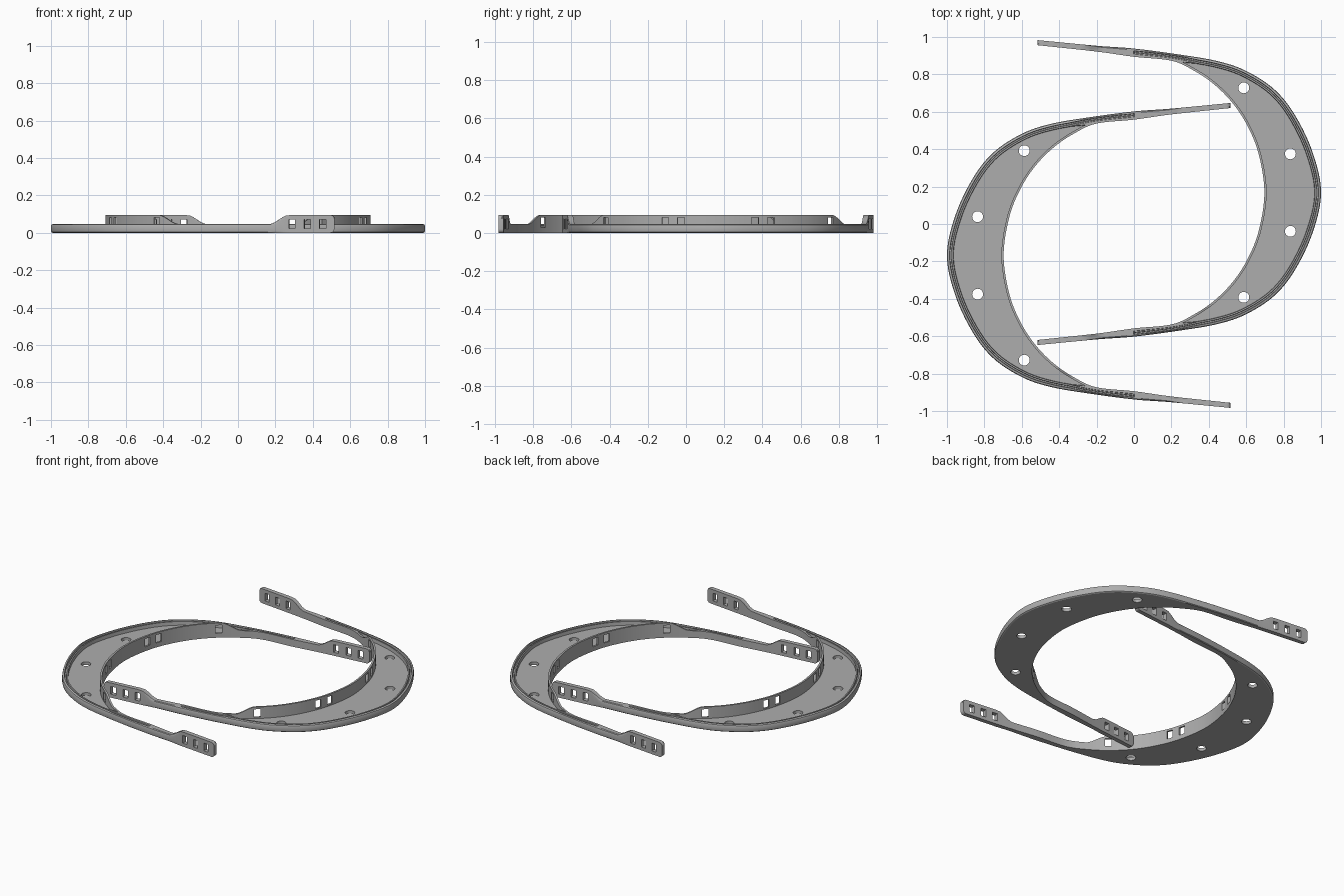
import bpy, bmesh, math
from mathutils import Matrix, Vector

if "Cube" in bpy.data.objects:
    bpy.data.objects.remove(bpy.data.objects["Cube"])

grey = bpy.data.materials.new("plain grey")
grey.use_nodes = True
colour = (0.42, 0.42, 0.42, 1)
grey.diffuse_color = colour
grey.node_tree.nodes["Principled BSDF"].inputs["Base Color"].default_value = colour

CENTRE_Y = 0.168                # offset of each half's own axis
RIM, TALL, FLOOR = 0.047, 0.095, 0.02

# Outer and inner edges from arm tip to the middle of the bow
OUTER = [(-.515, .815), (-.2, .785), (0, .77), (.25, .737), (.45, .702),
         (.6, .65), (.75, .552), (.86, .415), (.955, .215), (1, 0)]
INNER = [(-.515, .788), (-.2, .754), (0, .726), (.2, .705), (.32, .652),
         (.43, .577), (.53, .475), (.61, .35), (.668, .2), (.697, 0)]


def whole(points):
    """Complete an edge by mirroring it and extend both ends for the spline."""
    pts = [Vector(p) for p in points]
    pts += [Vector((p.x, -p.y)) for p in reversed(pts[:-1])]
    return [2 * pts[0] - pts[1]] + pts + [2 * pts[-1] - pts[-2]]


OUTER, INNER = whole(OUTER), whole(INNER)


def spline(pts, u):
    i = min(int(u), len(pts) - 4)
    t = u - i
    a, b, c, d = pts[i:i + 4]
    return 0.5 * (2 * b + (c - a) * t + (2 * a - 5 * b + 4 * c - d) * t ** 2
                  + (3 * b - a - 3 * c + d) * t ** 3)


def normal(pts, u):
    t = spline(pts, min(u + .01, 18)) - spline(pts, max(u - .01, 0))
    return Vector((-t.y, t.x)).normalized()


def ramp(x, a, b):
    t = max(0, min(1, (x - a) / (b - a)))
    return t * t * (3 - 2 * t)


def section(u):
    """Closed cross-section: rounded rim, groove, sunken floor, inner wall."""
    o, i = spline(OUTER, u), spline(INNER, u)
    no, ni = normal(OUTER, u), normal(INNER, u)
    half = min(u, 18 - u)
    scale = min(1, (o - i).dot(no) / .052)
    raised = ramp(o.x, -.17, -.27)
    bevel = 1 - raised
    top = RIM + (TALL - RIM) * raised
    # rounded corners at the arm ends
    r = .02
    near = max(0, r - max(0, o.x + .515))
    inset = r - math.sqrt(max(0, r * r - near * near))
    top, low = top - inset, inset
    groove = ramp(half, 2, 2.02)
    pocket = ramp(half, 3.4, 3.45)
    wall = top + (TALL - RIM) * ramp(half, 3.95, 4.9)
    floor = top + (FLOOR - RIM) * pocket
    rim = [(.008 * bevel, low), (.002 * bevel, low + .004), (0, low + .012),
           (0, top - .013), (.003 * bevel, top - .004), (.01 * bevel, top),
           (.014, top), (.016, top - .017 * groove), (.023, top - .017 * groove),
           (.025, top - .004 * groove), (.033, top - .004 * groove), (.035, floor)]
    ring = [(*(o - no * d * scale), z) for d, z in rim]
    ring += [(*(i + ni * d * scale), z)
             for d, z in [(.012, floor), (.012, wall), (0, wall), (0, low)]]
    return ring


def mesh_object(name, bm):
    bmesh.ops.recalc_face_normals(bm, faces=bm.faces)
    mesh = bpy.data.meshes.new(name)
    bm.to_mesh(mesh)
    bm.free()
    obj = bpy.data.objects.new(name, mesh)
    bpy.context.collection.objects.link(obj)
    mesh.materials.append(grey)
    return obj


# Bow with its two arms, lofted through the sections
first = [.003, .01, .02, .035, .063, 2.02, 3.4, 3.45]
first = sorted(first + [k / 10 for k in range(90)])
stations = first + [9] + [18 - u for u in reversed(first)]
bm = bmesh.new()
rings = [[bm.verts.new(p) for p in section(u)] for u in stations]
n = len(rings[0])
for a, b in zip(rings, rings[1:]):
    for k in range(n):
        m = (k + 1) % n
        bm.faces.new((a[k], a[m], b[m], b[k]))
bm.faces.new(rings[0])
bm.faces.new(rings[-1])
bow = mesh_object("left_bow", bm)

# Cutters: round holes in the floor, slots in the wall and in the arm ends
bm = bmesh.new()


def slot(at, direction, z, width, height, depth):
    turn = Matrix.Rotation(math.atan2(direction.y, direction.x), 4, 'Z')
    size = Matrix.Diagonal((depth, width, height, 1))
    bmesh.ops.create_cube(bm, size=1,
                          matrix=Matrix.Translation((at.x, at.y, z)) @ turn @ size)


for side in (1, -1):
    for x, y in [(.587, .56), (.836, .207)]:
        bmesh.ops.create_cone(bm, cap_ends=True, segments=32, radius1=.029,
                              radius2=.029, depth=.2,
                              matrix=Matrix.Translation((x, y * side, 0)))
    for u in (4.97, 7.55, 8.05):
        u = u if side == 1 else 18 - u
        slot(spline(INNER, u), normal(INNER, u), .055, .038, .052, .06)
    for x in (-.3, -.38, -.457):
        u = (x + .515) / .315
        u = u if side == 1 else 18 - u
        slot(spline(INNER, u), normal(INNER, u), .047, .034, .05, .12)
cutter = mesh_object("slot_cutter", bm)
cutter.hide_render = True

cut = bow.modifiers.new("openings", 'BOOLEAN')
cut.operation = 'DIFFERENCE'
cut.solver = 'EXACT'
cut.object = cutter
bpy.context.view_layer.objects.active = bow
bow.select_set(True)
bpy.ops.object.modifier_apply(modifier=cut.name)
bpy.data.objects.remove(cutter)
bpy.ops.object.shade_smooth_by_angle(angle=math.radians(30))

# The second half is the first one turned half a circle
bow.location.y = CENTRE_Y
other = bpy.data.objects.new("right_bow", bow.data)
bpy.context.collection.objects.link(other)
other.location.y = -CENTRE_Y
other.rotation_euler.z = math.pi
